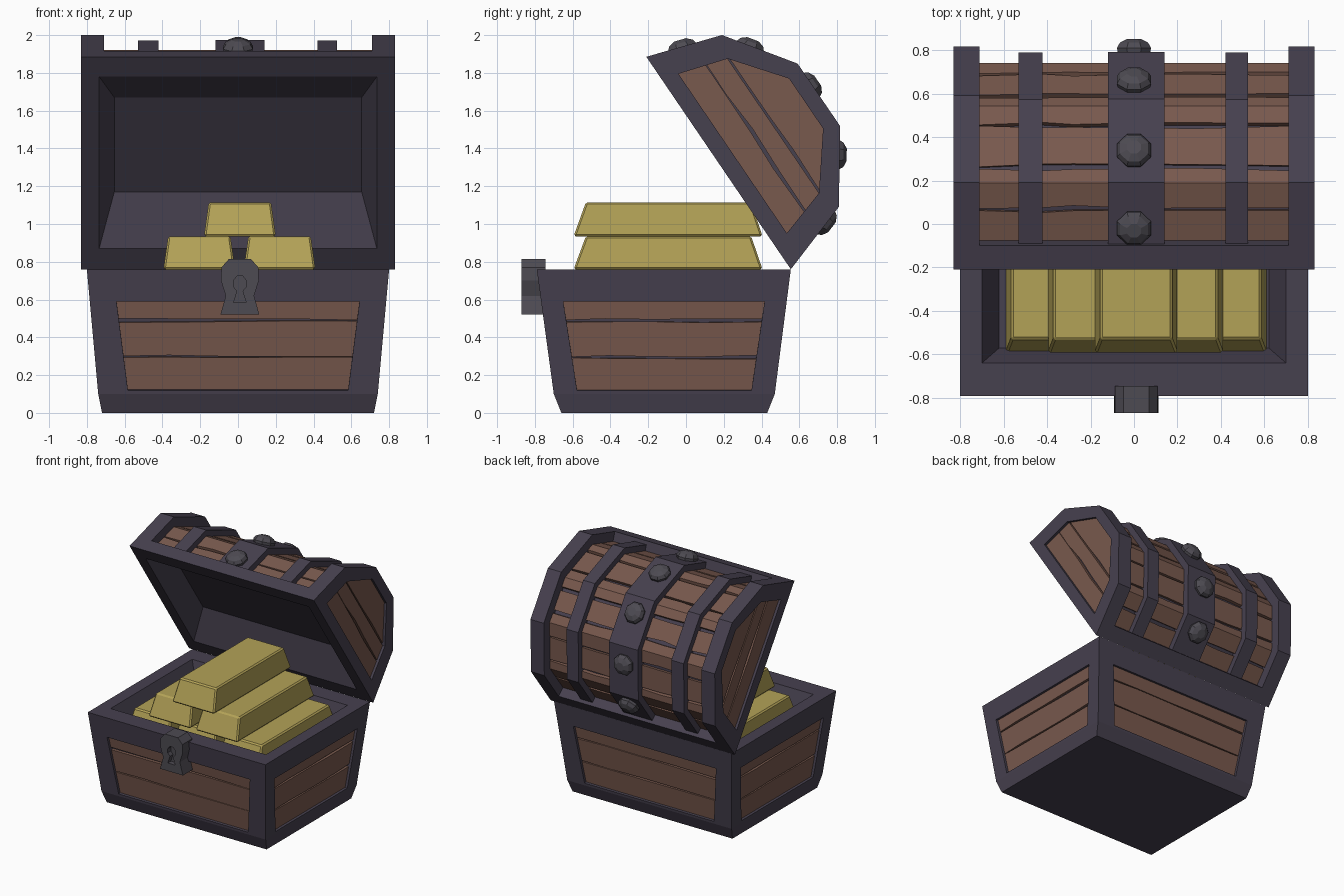
import bpy, bmesh, math, random
from mathutils import Vector as V

if "Cube" in bpy.data.objects:
    bpy.data.objects.remove(bpy.data.objects["Cube"])

random.seed(4)


def material(name, rgb):
    m = bpy.data.materials.new(name)
    m.diffuse_color = (*rgb, 1)
    m.use_nodes = True
    m.node_tree.nodes["Principled BSDF"].inputs["Base Color"].default_value = m.diffuse_color
    return m


IRON = material("dark_iron", (0.062, 0.052, 0.078))
STEEL = material("lock_steel", (0.075, 0.07, 0.085))
WOOD = material("wood", (0.19, 0.10, 0.075))
GOLD = material("gold", (0.45, 0.36, 0.095))


def skin(bm, rings, closed=True, cap0=False, cap1=False):
    """Join successive rings of points with quads."""
    vs = [[bm.verts.new(p) for p in r] for r in rings]
    n = len(vs[0])
    for a, b in zip(vs, vs[1:]):
        for i in range(n if closed else n - 1):
            j = (i + 1) % n
            bm.faces.new((a[i], a[j], b[j], b[i]))
    if cap0:
        bm.faces.new(vs[0])
    if cap1:
        bm.faces.new(vs[-1])


def finish(bm, name, mat, bevel=0):
    bmesh.ops.remove_doubles(bm, verts=bm.verts, dist=1e-4)
    bmesh.ops.recalc_face_normals(bm, faces=bm.faces)
    me = bpy.data.meshes.new(name)
    bm.to_mesh(me)
    bm.free()
    me.materials.append(mat)
    ob = bpy.data.objects.new(name, me)
    bpy.context.collection.objects.link(ob)
    if bevel:
        mod = ob.modifiers.new("bevel", 'BEVEL')
        mod.width, mod.segments = bevel, 1
    return ob


def jit(a):
    return random.uniform(-a, a)


def planks(bm, quad, cuts, normal, thick, gap=0.012):
    """Rough boards filling a quad (bl, br, tr, tl), split at the given heights."""
    bl, br, tr, tl = quad

    def at(u, v):
        return bl.lerp(br, u).lerp(tl.lerp(tr, u), v)
    for v0, v1 in zip(cuts, cuts[1:]):
        rings = []
        for u in (0, 0.2, 0.45, 0.7, 1):
            a = v0 + (gap + jit(gap) if v0 > 0 else 0)
            b = v1 - (gap + jit(gap) if v1 < 1 else 0)
            lo, hi = at(u, a), at(u, b)
            rings.append([lo, lo + normal * thick, hi + normal * thick, hi])
        skin(bm, rings, cap0=True, cap1=True)


# ---- Base box with recessed sides and open top ----
def rect(x, y0, y1, z):
    return [V((-x, y0, z)), V((x, y0, z)), V((x, y1, z)), V((-x, y1, z))]


low, top = rect(0.74, -0.70, 0.47, 0.10), rect(0.80, -0.79, 0.555, 0.76)
bm = bmesh.new()
skin(bm, [rect(0.72, -0.66, 0.43, 0), low], cap0=True)
skin(bm, [top, rect(0.70, -0.64, 0.41, 0.76), rect(0.62, -0.57, 0.35, 0.58)], cap1=True)
for i, side in enumerate(("front", "right", "back", "left")):
    j = (i + 1) % 4
    bl, br, tr, tl = low[i], low[j], top[j], top[i]

    def at(u, v):
        return bl.lerp(br, u).lerp(tl.lerp(tr, u), v)
    inner = [at(0.107, 0.03), at(0.893, 0.03), at(0.91, 0.742), at(0.09, 0.742)]
    n = (br - bl).cross(tl - bl).normalized()
    deep = [p - n * 0.04 for p in inner]
    skin(bm, [[bl, br, tr, tl], inner, deep], cap1=True)
    wood = bmesh.new()
    planks(wood, deep, (0, 0.37, 0.78, 1), n, 0.02)
    finish(wood, side + "_planks", WOOD)
finish(bm, "base_frame", IRON)

# ---- Lid: (t, h) = distance along the rim plane and height above it ----
ARCH = [(0, 0), (0.13, 0.396), (0.48, 0.642), (0.88, 0.642), (1.23, 0.396), (1.36, 0)]
MID, APO = 0.68, 0.643


def P(x, t, h):
    return V((x, -0.21 + 0.5625 * t + 0.827 * h, 1.885 - 0.827 * t + 0.5625 * h))


def shrink(p, d):
    k = 1 - d / APO
    return (MID + (p[0] - MID) * k, p[1] * k)


def arch(x, d=0):
    return [P(x, *shrink(p, d)) for p in ARCH]


def lid_rect(x, t0, t1, h):
    return [P(-x, t0, h), P(x, t0, h), P(x, t1, h), P(-x, t1, h)]


bm = bmesh.new()
# outer hoops and sunken core, then the rim and cavity
skin(bm, [arch(-0.83), arch(-0.71), arch(-0.71, 0.1), arch(0.71, 0.1), arch(0.71), arch(0.83)],
     closed=False)
skin(bm, [lid_rect(0.83, 0, 1.36, 0), lid_rect(0.735, 0.127, 1.227, 0),
          lid_rect(0.655, 0.3775, 0.9825, 0.173)], cap1=True)
# recessed end panels
END = [(0.17, 0.09), (0.25, 0.35), (0.52, 0.56), (0.84, 0.56), (1.11, 0.35), (1.19, 0.09)]
for s in (-1, 1):
    skin(bm, [arch(s * 0.83), [P(s * 0.83, *p) for p in END], [P(s * 0.785, *p) for p in END]],
         cap1=True)
finish(bm, "lid_frame", IRON)

for s, side in ((-1, "left"), (1, "right")):
    bm = bmesh.new()
    n = V((s, 0, 0))
    for k, cuts in ((0, (0, 0.56, 1)), (1, (0.04, 1))):
        a, b = END[k], END[k + 1]
        quad = [P(s * 0.785, *p) for p in (a, (1.36 - a[0], a[1]), (1.36 - b[0], b[1]), b)]
        planks(bm, quad, cuts, n, 0.025, 0.03)
    finish(bm, "lid_%s_planks" % side, WOOD)

# ---- Rim bars along the front and back of the lid ----
for name, f in (("lid_front_rim", lambda t: t), ("lid_back_rim", lambda t: 1.36 - t)):
    bm = bmesh.new()
    sec = [(0, 0), (0.036, 0.11), (0.14, 0.08), (0.11, 0)]
    skin(bm, [[P(x, f(t), h) for t, h in sec] for x in (-0.71, 0.71)], cap0=True, cap1=True)
    finish(bm, name, IRON)

# ---- Curved lid boards wrapping over the bends ----
LINE = [V(shrink(p, 0.075)) for p in ARCH]
BENDS = [0]
for a, b in zip(LINE, LINE[1:]):
    BENDS.append(BENDS[-1] + (b - a).length)


def along(s):
    for i in range(5):
        if s <= BENDS[i + 1] or i == 4:
            return LINE[i].lerp(LINE[i + 1], (s - BENDS[i]) / (BENDS[i + 1] - BENDS[i]))


bm = bmesh.new()
cuts = (0.06, 0.245, 0.445, 0.65, 0.83, 1.01, 1.21, 1.41, 1.61, 1.79)
for s0, s1 in zip(cuts, cuts[1:]):
    rings = []
    for x in (-0.71, -0.42, -0.28, 0.05, 0.3, 0.71):
        a, b = s0 + 0.009 + jit(0.009), s1 - 0.009 - jit(0.009)
        m = next((q for q in BENDS if a < q < b), (a + b) / 2)
        outer = [along(q) for q in (a, m, b)]
        under = [shrink(p, 0.03) for p in reversed(outer)]
        rings.append([P(x, *p) for p in outer + under])
    skin(bm, rings, cap0=True, cap1=True)
finish(bm, "lid_planks", WOOD)

# ---- Iron straps over the lid ----
for name, x0, x1, d in (("left_strap", -0.53, -0.42, 0.028), ("centre_strap", -0.12, 0.14, 0.025),
                        ("right_strap", 0.42, 0.525, 0.028)):
    bm = bmesh.new()
    skin(bm, [arch(x, d) + arch(x, 0.105)[::-1] for x in (x0, x1)], cap0=True, cap1=True)
    finish(bm, name, IRON)

# ---- Eight-sided studs, one per facet of the centre strap ----
for i, f in enumerate((0.47, 0.37, 0.33, 0.35, 0.25)):
    a, b = (P(0, *shrink(p, 0.025)) for p in ARCH[i:i + 2])
    c, e = a.lerp(b, f), (b - a).normalized()
    n = V((1, 0, 0)).cross(e).normalized()
    if n.dot(c - P(0, MID, 0)) < 0:
        n = -n
    bm = bmesh.new()
    rings = []
    for r, h in ((0.075, -0.02), (0.085, 0.02), (0.07, 0.045), (0.035, 0.062)):
        rings.append([c + n * h + V((1, 0, 0)) * r * math.cos(k) + e * r * math.sin(k)
                      for k in (math.pi * (q + 0.5) / 4 for q in range(8))])
    skin(bm, rings, cap0=True, cap1=True)
    finish(bm, "stud_%d" % (i + 1), STEEL)

# ---- Lock plate with sunken keyhole ----
BODY = [(0.103, 0.52), (0.075, 0.62), (0.10, 0.70), (0.098, 0.77), (0.058, 0.815)]
HOLE = [(0.033, 0.585), (0.014, 0.645), (0.034, 0.668), (0.034, 0.70), (0.015, 0.725)]


def mirror(pts, y):
    full = pts + [(-x, z) for x, z in reversed(pts)]
    return [V((x + 0.01, y, z)) for x, z in full]


bm = bmesh.new()
skin(bm, [mirror(BODY, -0.745), mirror(BODY, -0.87), mirror(HOLE, -0.87), mirror(HOLE, -0.83)],
     cap0=True, cap1=True)
finish(bm, "lock", STEEL)

# ---- Stacked gold bars ----
count = 0
for z, h, centres in ((0.58, 0.18, (-0.40, 0.01, 0.42)), (0.76, 0.175, (-0.205, 0.22)),
                      (0.935, 0.18, (0.01,))):
    for cx in centres:
        count += 1
        bm = bmesh.new()
        rings = [rect(0.19, -0.595, 0.405, z), rect(0.165, -0.53, 0.345, z + h)]
        skin(bm, [[p + V((cx, 0, 0)) for p in r] for r in rings], cap0=True, cap1=True)
        finish(bm, "gold_bar_%d" % count, GOLD, bevel=0.01)
